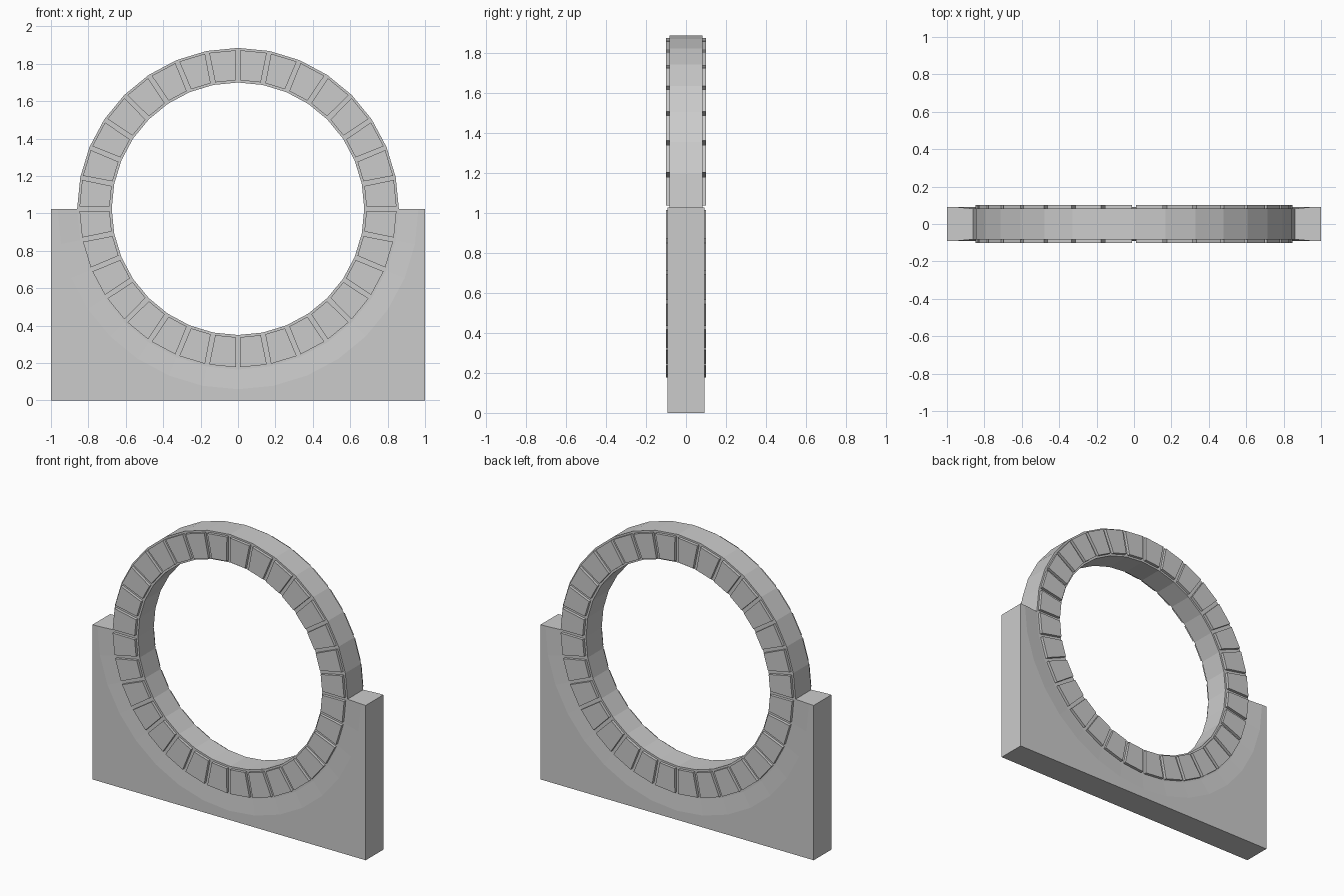
import bpy, bmesh
from math import cos, sin, pi

if "Cube" in bpy.data.objects:
    bpy.data.objects.remove(bpy.data.objects["Cube"])

N = 32                      # ring segments
CZ = 1.025                  # ring centre height, also top of the base
R_IN, R_OUT, R_SLOPE = 0.675, 0.86, 0.965
Y_RING, Y_BASE, Y_BLOCK = 0.082, 0.092, 0.101

bm = bmesh.new()


def rim(radius, i):
    a = 2 * pi * i / N
    return radius * cos(a), CZ + radius * sin(a)


def border(i):
    # radial projection onto the rectangular base outline, corners snapped
    a = 2 * pi * i / N
    c, s = cos(a), sin(a)
    if i in (N * 5 // 8, N * 7 // 8):
        return (1.0 if c > 0 else -1.0), 0.0
    t = min(1 / max(abs(c), 1e-6), CZ / max(abs(s), 1e-6))
    return t * c, CZ + t * s


def pair(point, y):
    return [bm.verts.new((point[0], sy * y, point[1])) for sy in (-1, 1)]


def wall(a, b):
    bm.faces.new((a[0], b[0], b[1], a[1]))


# Ring frame
inner = [pair(rim(R_IN, i), Y_RING) for i in range(N)]
outer = [pair(rim(R_OUT, i), Y_RING) for i in range(N)]
ring_faces = []
for i in range(N):
    j = (i + 1) % N
    wall(inner[i], inner[j])
    if i < N // 2:
        wall(outer[i], outer[j])
    for s in (0, 1):
        ring_faces.append(bm.faces.new(
            (inner[i][s], outer[i][s], outer[j][s], inner[j][s])))

# Base merging into the lower half, with a shallow dish around the ring
half = list(range(N // 2, N + 1))
rings = [[outer[i % N] for i in half],
         [pair(rim(R_SLOPE, i), Y_BASE) for i in half],
         [pair(border(i), Y_BASE) for i in half]]
for a, b in zip(rings, rings[1:]):
    for k in range(len(half) - 1):
        for s in (0, 1):
            bm.faces.new((a[k][s], b[k][s], b[k + 1][s], a[k + 1][s]))
    for k in (0, -1):
        wall(a[k], b[k])
for k in range(len(half) - 1):
    wall(rings[-1][k], rings[-1][k + 1])

bmesh.ops.recalc_face_normals(bm, faces=bm.faces[:])

# Raised blocks around the ring, on front and back
bmesh.ops.inset_individual(bm, faces=ring_faces, thickness=0.017)
raised = bmesh.ops.extrude_discrete_faces(bm, faces=ring_faces)["faces"]
for f in raised:
    for v in f.verts:
        v.co.y = Y_BLOCK if v.co.y > 0 else -Y_BLOCK

bmesh.ops.recalc_face_normals(bm, faces=bm.faces[:])
mesh = bpy.data.meshes.new("ring_on_base")
bm.to_mesh(mesh)
bm.free()
bpy.context.collection.objects.link(bpy.data.objects.new("ring_on_base", mesh))
